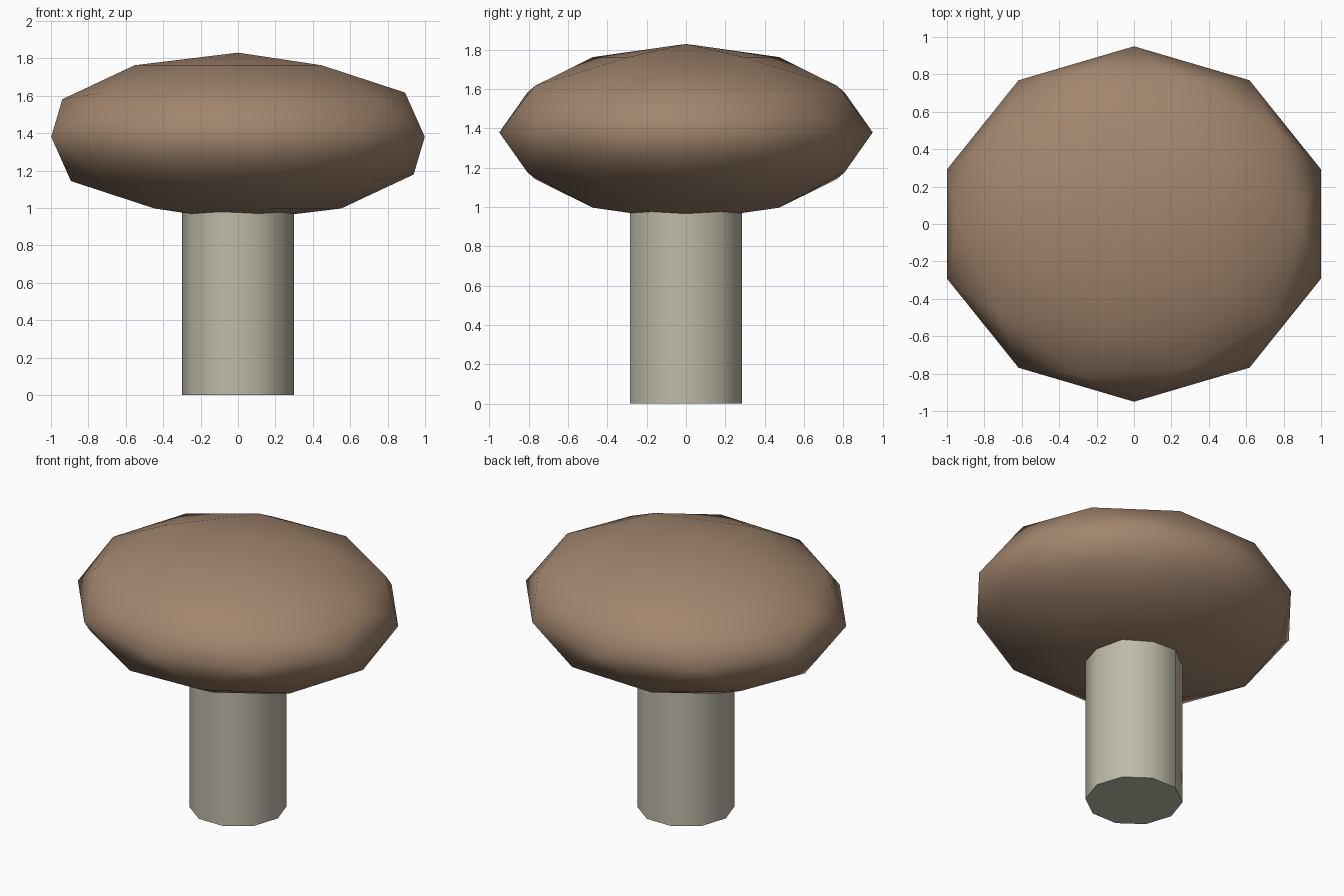
import bpy
import math

cube = bpy.data.objects.get("Cube")
if cube:
    bpy.data.objects.remove(cube, do_unlink=True)


def make_material(name, rgb):
    mat = bpy.data.materials.new(name)
    mat.use_nodes = True
    color = (*rgb, 1.0)
    mat.diffuse_color = color
    bsdf = next(n for n in mat.node_tree.nodes if n.type == 'BSDF_PRINCIPLED')
    bsdf.inputs["Base Color"].default_value = color
    bsdf.inputs["Roughness"].default_value = 0.8
    return mat


def finish(name, mat):
    obj = bpy.context.object
    obj.name = name
    obj.data.name = name
    obj.data.materials.append(mat)
    return obj


brown = make_material("cap brown", (0.36, 0.235, 0.155))
beige = make_material("stem beige", (0.52, 0.495, 0.395))

# Stem: ten-sided column with corners on the x axis, reaching into the cap
STEM_HEIGHT = 1.1
bpy.ops.mesh.primitive_cylinder_add(
    vertices=10, radius=0.3, depth=STEM_HEIGHT,
    location=(0, 0, STEM_HEIGHT / 2), rotation=(0, 0, math.pi / 2))
finish("stem", beige)
bpy.ops.object.shade_smooth_by_angle(angle=math.radians(50))

# Cap: flattened low-poly ball, slightly wider than deep
bpy.ops.mesh.primitive_ico_sphere_add(
    subdivisions=2, radius=1, location=(0, 0, 1.38), rotation=(0, 0, math.pi))
cap = finish("cap", brown)
cap.scale = (1.05, 0.95, 0.45)
bpy.ops.object.shade_smooth()
